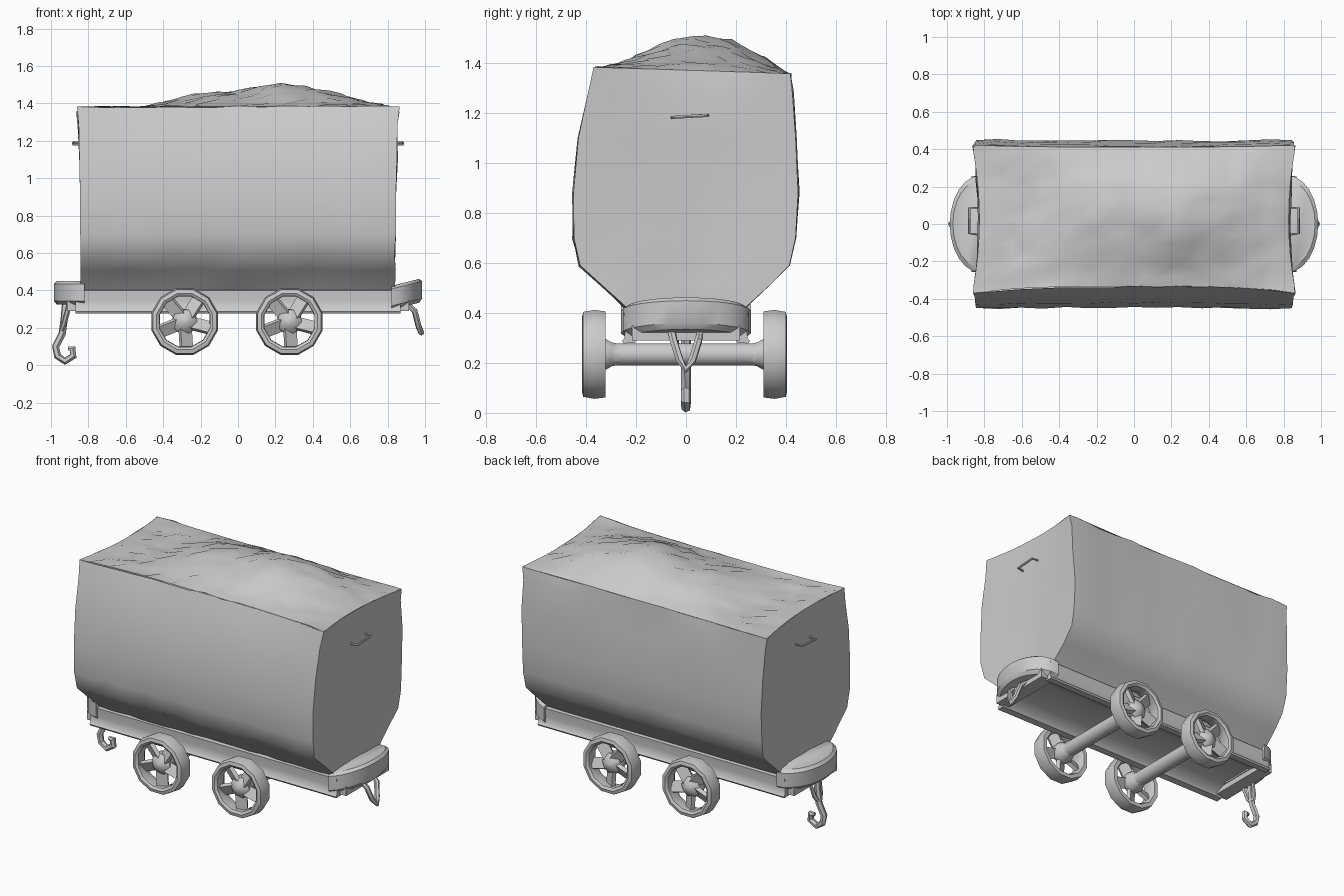
import bpy, bmesh, math, random
from mathutils import Vector, Matrix

random.seed(4)
if "Cube" in bpy.data.objects:
    bpy.data.objects.remove(bpy.data.objects["Cube"], do_unlink=True)

grey = bpy.data.materials.new("plain grey")
grey.use_nodes = True
colour = (0.6, 0.6, 0.6, 1)
grey.diffuse_color = colour
grey.node_tree.nodes["Principled BSDF"].inputs["Base Color"].default_value = colour


def finish(bm, name, angle=35):
    bmesh.ops.recalc_face_normals(bm, faces=bm.faces)
    mesh = bpy.data.meshes.new(name)
    bm.to_mesh(mesh)
    bm.free()
    mesh.materials.append(grey)
    ob = bpy.data.objects.new(name, mesh)
    bpy.context.collection.objects.link(ob)
    bpy.ops.object.select_all(action='DESELECT')
    ob.select_set(True)
    bpy.context.view_layer.objects.active = ob
    bpy.ops.object.shade_smooth_by_angle(angle=math.radians(angle))


def skin(bm, rings, caps=True):
    """Join equal closed rings of points into a tube."""
    loops = [[bm.verts.new(p) for p in ring] for ring in rings]
    n = len(loops[0])
    for a, b in zip(loops, loops[1:]):
        for i in range(n):
            j = (i + 1) % n
            bm.faces.new((a[i], a[j], b[j], b[i]))
    if caps:
        bm.faces.new(loops[0])
        bm.faces.new(loops[-1])
    return loops


def rod(name, points, radius, sides=6):
    """Tapered bar following a path."""
    bm = bmesh.new()
    pts = [Vector(p) for p in points]
    rings = []
    for i, p in enumerate(pts):
        d = (pts[min(i + 1, len(pts) - 1)] - pts[max(i - 1, 0)]).normalized()
        u = d.orthogonal().normalized() if i == 0 else (u - d * u.dot(d)).normalized()
        v = d.cross(u)
        r = radius * (0.6 if i == len(pts) - 1 else 1)
        rings.append([p + (u * math.cos(t) + v * math.sin(t)) * r
                      for t in (math.tau * k / sides for k in range(sides))])
    skin(bm, rings)
    finish(bm, name)


def box(bm, size, matrix):
    bmesh.ops.create_cube(bm, size=1, matrix=matrix @ Matrix.Diagonal((*size, 1)))


def interpolate(table, x):
    for (x0, h0), (x1, h1) in zip(table, table[1:]):
        if x0 <= x <= x1:
            return h0 + (h1 - h0) * (x - x0) / (x1 - x0)
    return 0


# Tub: horizontal sections (z, front y, back y, half length, sag of the walls)
levels = [(0.37, -.20, .20, .835, 0), (0.43, -.25, .25, .845, 0),
          (0.51, -.34, .34, .845, .01), (0.59, -.43, .42, .845, .01),
          (0.70, -.455, .445, .847, .01), (0.88, -.457, .455, .85, .01),
          (1.1, -.437, .445, .857, .015), (1.28, -.398, .432, .862, .025),
          (1.37, -.375, .424, .867, .04)]
NX, NY = 14, 8


def wall_point(u, v, level):
    z, front, back, half, sag = level
    f = front + sag * (1 - u ** 4)
    b = back - min(sag, .012) * (1 - u ** 4)
    y = f + (b - f) * (v + 1) / 2
    x = u * (half - max(sag, .025) * (1 - v * v))
    # Soften the upright corners
    soft = .985 if abs(u) == 1 and abs(v) == 1 else 1
    return Vector((x * (1 + soft) / 2, y * soft, z - 0.013 * v * (z > 1.3)))


us = [-1 + 2 * i / NX for i in range(NX + 1)]
vs = [-1 + 2 * i / NY for i in range(NY + 1)]
outline = ([(u, -1) for u in us[:-1]] + [(1, v) for v in vs[:-1]]
           + [(-u, 1) for u in us[:-1]] + [(-1, -v) for v in vs[:-1]])
bm = bmesh.new()
rings = []
for level in levels:
    ring = []
    for u, v in outline:
        p = wall_point(u, v, level)
        dent = random.uniform(-.005, .005)
        ring.append(p + (Vector((0, dent, dent)) if abs(u) < 1 else Vector((dent, 0, 0))))
    rings.append(ring)
loops = skin(bm, rings, caps=False)
bm.faces.new(loops[0])
finish(bm, "tub", 40)

# Heaped load, closing the tub from rim to rim
ridge = [(-1, 0), (-.5, .005), (-.38, .05), (-.2, .085), (0, .1), (.22, .142),
         (.38, .118), (.54, .085), (.7, .035), (1, 0)]
spread = [(-1, 0), (-.75, .22), (-.5, .56), (-.25, .84), (0, 1), (.25, 1),
          (.5, .82), (.75, .45), (1, 0)]
bm = bmesh.new()
HX, HY = 28, 16
grid = []
for i in range(HX + 1):
    row = []
    for j in range(HY + 1):
        u, v = 2 * i / HX - 1, 2 * j / HY - 1
        p = wall_point(u, v, levels[-1])
        if 0 < i < HX and 0 < j < HY:
            h = interpolate(ridge, p.x) * interpolate(spread, v)
            p += Vector((random.uniform(-.018, .018), random.uniform(-.012, .012),
                         h + random.uniform(-.012, .006)))
        row.append(bm.verts.new(p))
    grid.append(row)
for i in range(HX):
    for j in range(HY):
        bm.faces.new((grid[i][j], grid[i + 1][j], grid[i + 1][j + 1], grid[i][j + 1]))
finish(bm, "load_heap", 35)

# Chassis: one long beam with flanged sides and a shallow trough beneath
half_section = [(.19, .41), (.248, .40), (.243, .345), (.246, .298), (.256, .288),
                (.25, .278), (.205, .28), (.19, .305), (.1, .335)]
section = half_section + [(-y, z) for y, z in reversed(half_section)]
bm = bmesh.new()
skin(bm, [[(x, y, z) for y, z in section] for x in (-.87, -.3, .3, .87)])
finish(bm, "chassis_beam", 45)

# Rounded bumpers with a narrower block beneath; the left one is bent upward
for side, word, bend in ((-1, "right", 0), (1, "left", .25)):
    bm = bmesh.new()
    rings = []
    for z, k in ((.325, .9), (.345, 1), (.435, 1), (.452, .9)):
        ring = []
        for i in range(13):
            t = math.pi * (i / 12 - .5)
            x = .82 + .165 * k * math.cos(t)
            ring.append((side * x, .26 * k * math.sin(t), z + bend * (x - .93)))
        rings.append(ring)
    skin(bm, rings)
    finish(bm, word + "_bumper")
    bm = bmesh.new()
    box(bm, (.09, .43, .06), Matrix.Translation((side * .87, 0, .32)))
    finish(bm, word + "_bumper_block")
    # Thin handle on the end wall
    rod(word + "_handle", [(side * x, y, 1.185 + .06 * y) for x, y in
                           ((.81, -.06), (.88, -.05), (.88, .085), (.81, .09))], .007)

# Coupling hook at one end, hanging link at the other
rod("coupling_hook", [(-.92, 0, .35), (-.93, 0, .24), (-.94, 0, .17), (-.975, 0, .10),
                      (-.965, 0, .05), (-.925, 0, .022), (-.88, 0, .05),
                      (-.885, 0, .09), (-.91, 0, .09)], .02)
rod("hook_shackle", [(-.9, -.05, .33), (-.93, -.03, .22), (-.945, 0, .17),
                     (-.93, .03, .22), (-.9, .05, .33)], .014)
rod("coupling_link", [(.89, -.06, .34), (.945, -.05, .29), (.965, -.025, .21), (.98, 0, .175),
                      (.965, .025, .21), (.945, .05, .29), (.89, .06, .34)], .016)


# Wheels and axles
def wheel(name, x, side):
    bm = bmesh.new()
    sides = 12
    section = [(.178, .315), (.184, .36), (.176, .405), (.155, .41), (.14, .40),
               (.138, .34), (.152, .315)]
    rings = []
    for k in range(sides):
        t = math.tau * (k + .5) / sides
        rings.append([(r * math.cos(t), y, r * math.sin(t)) for r, y in section])
    skin(bm, rings + rings[:1], caps=False)
    # Five wide, twisted spokes
    for k in range(5):
        turn = Matrix.Rotation(math.tau * k / 5 + .25, 4, 'Y')
        tilt = Matrix.Rotation(.5, 4, 'X')
        box(bm, (.12, .025, .068), Matrix.Translation((0, .358, 0)) @ turn
            @ Matrix.Translation((.09, 0, 0)) @ tilt)
    # Pointed hub flaring into the axle
    hub = [(.044, .26), (.05, .29), (.07, .325), (.066, .365), (.045, .385), (.012, .40)]
    skin(bm, [[(r * math.cos(math.tau * k / 10), y, r * math.sin(math.tau * k / 10))
               for k in range(10)] for r, y in hub])
    bmesh.ops.remove_doubles(bm, verts=bm.verts, dist=.0001)
    for v in bm.verts:
        v.co = (v.co.x + x, v.co.y * side - .006, v.co.z + .234)
    finish(bm, name)


for x, end in ((-.285, "right"), (.275, "left")):
    for side, word in ((-1, "front"), (1, "back")):
        wheel(f"{word}_{end}_wheel", x, side)
    rod(f"{end}_axle", [(x, -.32, .234), (x, 0, .234), (x, .3, .234), (x, .32, .234)], .046, 12)
